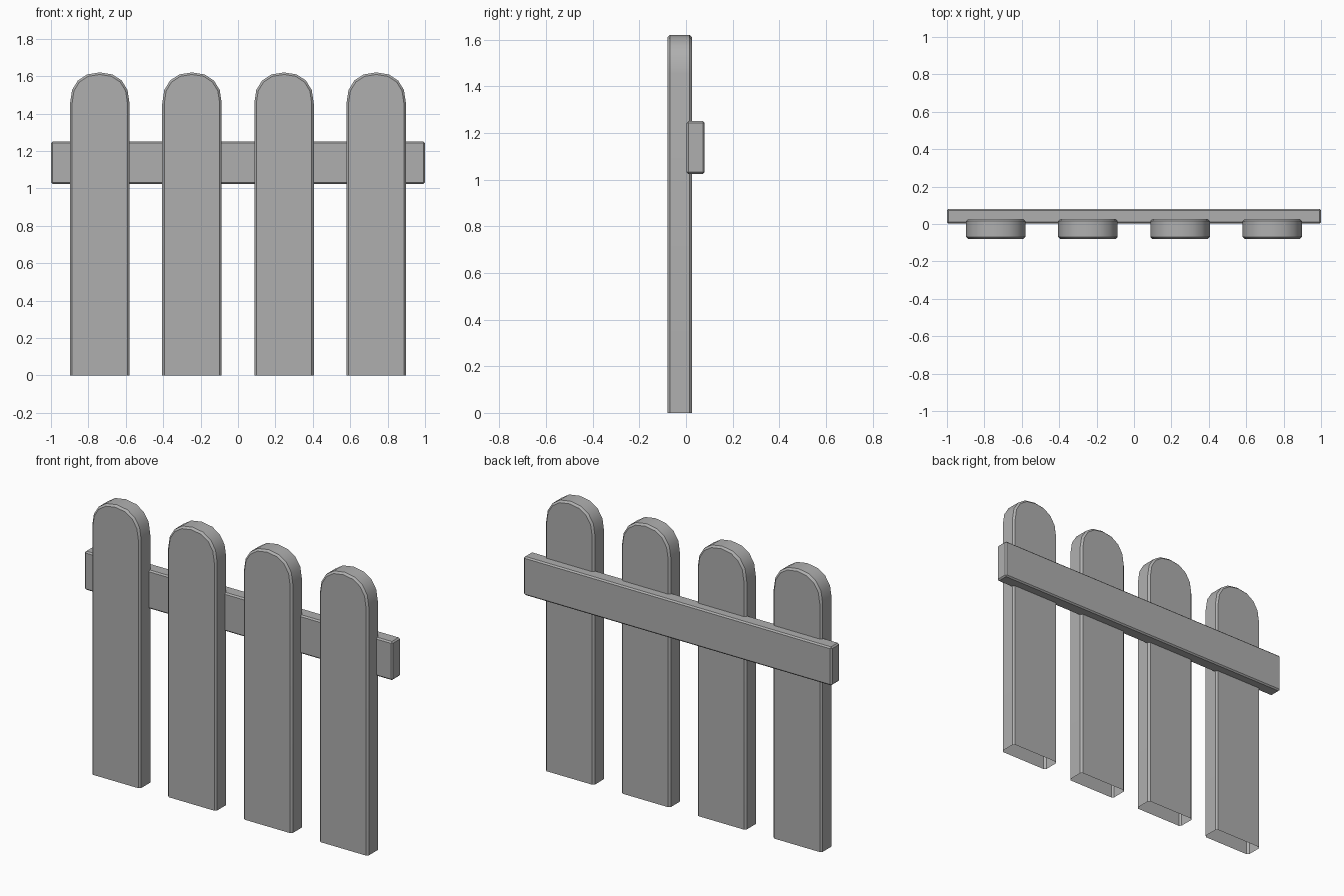
import bpy, bmesh, math

if "Cube" in bpy.data.objects:
    bpy.data.objects.remove(bpy.data.objects["Cube"])

BEVEL = 0.011

# Dark grey paint
paint = bpy.data.materials.new("dark_grey")
paint.diffuse_color = (0.43, 0.43, 0.43, 1)
paint.use_nodes = True
paint.node_tree.nodes["Principled BSDF"].inputs["Base Color"].default_value = paint.diffuse_color


def finish(name, bm):
    bmesh.ops.recalc_face_normals(bm, faces=bm.faces)
    mesh = bpy.data.meshes.new(name)
    bm.to_mesh(mesh)
    bm.free()
    mesh.materials.append(paint)
    obj = bpy.data.objects.new(name, mesh)
    bpy.context.collection.objects.link(obj)
    bpy.ops.object.select_all(action='DESELECT')
    obj.select_set(True)
    bpy.context.view_layer.objects.active = obj
    bpy.ops.object.shade_smooth_by_angle(angle=math.radians(30))
    return obj


# Round-topped plank, chamfered front and back, open underneath
def picket(name, x, half=0.159, y0=-0.08, y1=0.026, height=1.62, sides=8):
    rise = 0.165

    def outline(inset):
        # slightly squared arc
        def bend(t):
            return math.copysign(abs(t) ** 0.88, t)
        r, h = half - inset, rise - inset
        pts = [(r, 0.0)]
        for i in range(sides + 1):
            a = math.pi * i / sides
            pts.append((r * bend(math.cos(a)),
                        height - rise + h * bend(math.sin(a))))
        return pts + [(-r, 0.0)]

    bm = bmesh.new()
    loops = []
    for y, inset in ((y0, BEVEL), (y0 + BEVEL, 0), (y1 - BEVEL, 0), (y1, BEVEL)):
        loops.append([bm.verts.new((x + px, y, pz)) for px, pz in outline(inset)])
    for a, b in zip(loops, loops[1:]):
        for i in range(len(a) - 1):
            bm.faces.new((a[i], a[i + 1], b[i + 1], b[i]))
    bm.faces.new(loops[0])
    bm.faces.new(loops[-1])
    return finish(name, bm)


# Chamfered cross rail behind the pickets
def rail(name, lo, hi):
    bm = bmesh.new()
    bmesh.ops.create_cube(bm, size=1)
    for v in bm.verts:
        v.co = [(l + h) / 2 + c * (h - l) for l, h, c in zip(lo, hi, v.co)]
    bmesh.ops.bevel(bm, geom=bm.edges[:], offset=0.008, segments=1,
                    affect='EDGES', profile=0.5)
    return finish(name, bm)


for i, x in enumerate((-0.739, -0.246, 0.246, 0.739)):
    picket(f"picket_{i + 1}", x)
rail("cross_rail", (-1.0, 0.002, 1.024), (1.0, 0.08, 1.25))
